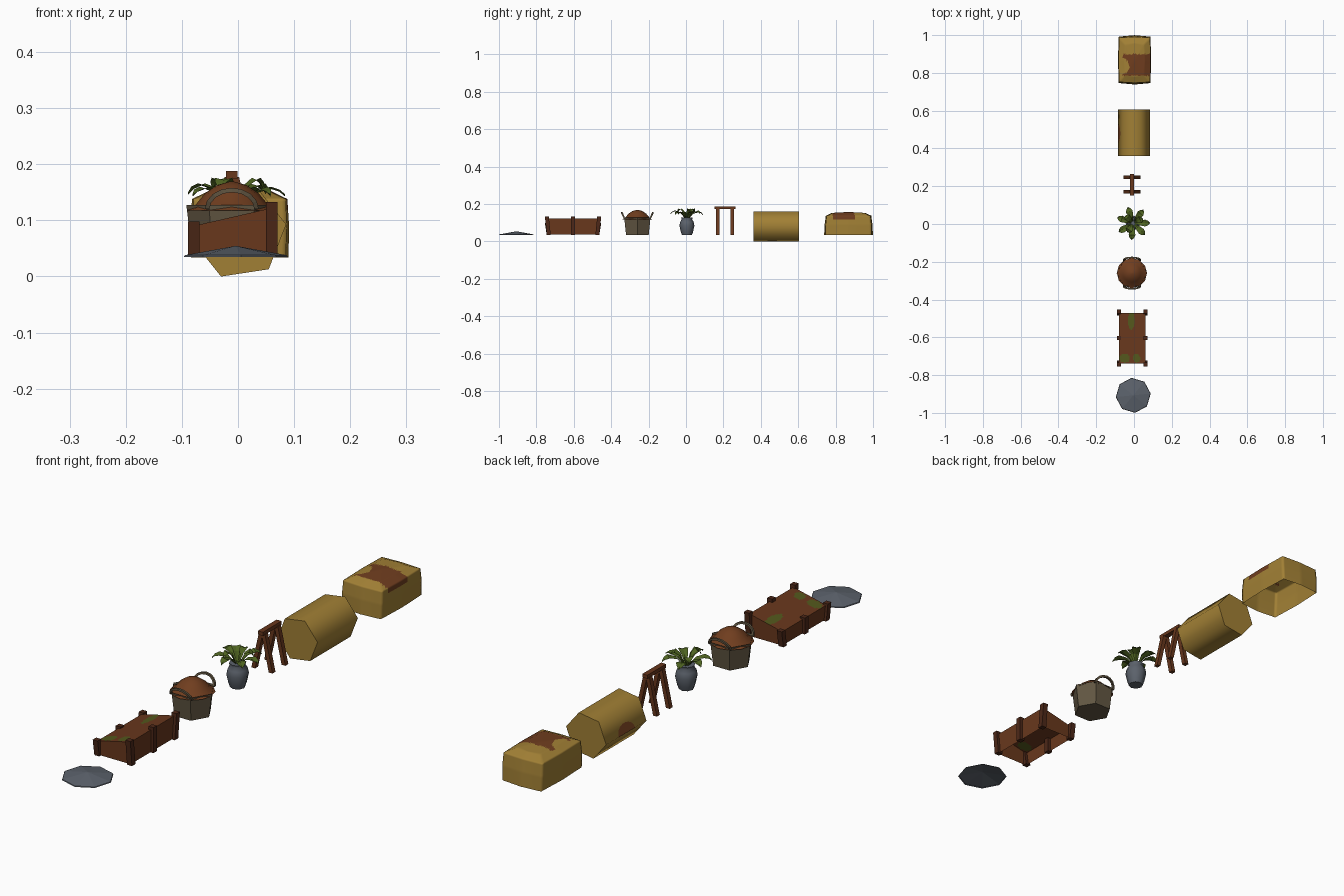
import bpy, bmesh, math
from mathutils import Vector, Matrix

if "Cube" in bpy.data.objects:
    bpy.data.objects.remove(bpy.data.objects["Cube"])

def mat(name, r, g, b):
    m = bpy.data.materials.new(name)
    m.diffuse_color = tuple((c / 255) ** 2.2 for c in (r, g, b)) + (1,)
    m.use_nodes = True
    m.node_tree.nodes["Principled BSDF"].inputs["Base Color"].default_value = m.diffuse_color
    return m

STRAW = mat("straw", 160, 127, 56)
EARTH = mat("earth brown", 112, 64, 36)
WOOD = mat("wood", 104, 58, 34)
DARKWOOD = mat("dark wood", 78, 44, 30)
WICKER = mat("grey wicker", 98, 87, 68)
STONE = mat("blue grey stone", 92, 98, 107)
LEAF = mat("leaf green", 80, 100, 38)
MOSS = mat("moss", 84, 88, 34)

def make(name, verts, faces, m, smooth=None, fix=True):
    me = bpy.data.meshes.new(name)
    me.from_pydata([tuple(v) for v in verts], [], faces)
    me.materials.append(m)
    ob = bpy.data.objects.new(name, me)
    bpy.context.collection.objects.link(ob)
    if fix:
        bm = bmesh.new()
        bm.from_mesh(me)
        bmesh.ops.recalc_face_normals(bm, faces=bm.faces)
        bm.to_mesh(me)
        bm.free()
    if smooth:
        bpy.ops.object.select_all(action='DESELECT')
        ob.select_set(True)
        bpy.context.view_layer.objects.active = ob
        bpy.ops.object.shade_smooth_by_angle(angle=math.radians(smooth))
    return ob

def loft(name, rings, m, bottom=True, top=True, smooth=None):
    n = len(rings[0])
    verts = [v for r in rings for v in r]
    faces = [(k*n+i, k*n+(i+1) % n, (k+1)*n+(i+1) % n, (k+1)*n+i)
             for k in range(len(rings)-1) for i in range(n)]
    if bottom:
        faces.append(tuple(reversed(range(n))))
    if top:
        faces.append(tuple(range((len(rings)-1)*n, len(rings)*n)))
    return make(name, verts, faces, m, smooth)

def ring(cx, cy, z, r, n, rot=0.0):
    return [(cx + r*math.cos(rot + 2*math.pi*i/n), cy + r*math.sin(rot + 2*math.pi*i/n), z)
            for i in range(n)]

def beam(name, a, b, wx, wy, m):
    # square bar from a to b with horizontal ends
    rings = [[(p[0]+sx*wx/2, p[1]+sy*wy/2, p[2])
              for sx, sy in ((-1, -1), (1, -1), (1, 1), (-1, 1))] for p in (a, b)]
    return loft(name, rings, m)

def paint(ob, m, cuts, rule):
    # subdivide flat faces, then colour those that satisfy the rule
    bm = bmesh.new()
    bm.from_mesh(ob.data)
    bmesh.ops.subdivide_edges(bm, edges=bm.edges[:], cuts=cuts, use_grid_fill=True)
    ob.data.materials.append(m)
    for f in bm.faces:
        if rule(f.calc_center_median()):
            f.material_index = 1
    bm.to_mesh(ob.data)
    bm.free()

def blob(p, x, y, rx, ry):
    return ((p.x-x)/rx)**2 + ((p.y-y)/ry)**2 < 1

# stone cover: shallow open octagonal cone
loft("stone_cover", [ring(-.004, -.907, .035, .093, 8, .1), ring(-.004, -.907, .038, .091, 8, .1),
                     ring(-.004, -.907, .054, .003, 8, .1)], STONE, bottom=False)

# cold frame: open-bottomed box with slanted lid and six posts
xl, xr, ya, yb = -.08, .06, -.738, -.47
zl, zr = .09, .122
c = [(xl, ya), (xr, ya), (xr, yb), (xl, yb)]
top_z = [zl, zr, zr, zl]
loft("frame_walls", [[(x, y, .037) for x, y in c],
                     [(x, y, z) for (x, y), z in zip(c, top_z)]], WOOD, False, False)
lid = make("frame_lid", [(x, y, z) for (x, y), z in zip(c, top_z)], [(0, 1, 2, 3)], WOOD)
paint(lid, MOSS, 31, lambda p: blob(p, -.015, -.51, .017, .05)
      or blob(p, -.05, -.71, .028, .024) or blob(p, .013, -.71, .02, .024))
for i, y in enumerate((ya-.001, -.604, yb+.001)):
    lean = (i-1)*.005
    for side, x, z in (("low", xl+.001, .098), ("high", xr, .133)):
        beam(f"frame_post_{side}_{i}", (x, y-lean, .035), (x, y+lean, z), .021, .021, DARKWOOD)

# basket of earth: hexagonal tub, dome and two hoop handles
bx, by = -.011, -.26
loft("basket", [ring(bx, by, .035, .07, 6), ring(bx, by, .127, .081, 6)], WICKER, top=False)
loft("basket_earth", [ring(bx, by, .118, .08, 12), ring(bx, by, .126, .066, 12),
                      ring(bx, by, .148, .048, 12), ring(bx, by, .163, .026, 12),
                      ring(bx, by, .169, .004, 12)], EARTH, bottom=False, smooth=60)
for side, s in (("front", -1), ("back", 1)):
    rings = []
    for k in range(9):
        a = math.pi*k/8
        ca, sa = math.cos(a), math.sin(a)
        rings.append([(bx + (.044+d)*ca, by + s*(.068 + .015*sa + e), .12 + (.034+d)*sa)
                      for d, e in ((-.004, -.004), (.004, -.004), (.004, .004), (-.004, .004))])
    loft("basket_handle_" + side, rings, WICKER)

# plant pot with soil
px, py = -.005, .005
profile = [(.035, .027), (.052, .033), (.085, .04), (.105, .036), (.118, .028), (.127, .031)]
loft("plant_pot", [ring(px, py, z, r, 8) for z, r in profile], STONE, smooth=50)

# leaves: creased blades that rise and droop
def leaf(name, ang, reach, rise):
    verts = []
    for t, w, h in ((.05, .004, 0), (.35, .012, .75), (.7, .018, 1.0), (.88, .012, .85), (1, .001, .6)):
        r, z = .005 + reach*t, .122 + rise*h
        for side in (-1, 0, 1):
            p = Matrix.Rotation(ang, 3, 'Z') @ Vector((r, side*w, z + abs(side)*.004))
            verts.append(p + Vector((px, py, 0)))
    faces = [(3*k+j, 3*k+3+j, 3*k+4+j, 3*k+1+j) for k in range(4) for j in range(2)]
    make(name, verts, faces, LEAF, fix=False).data.flip_normals()

for i, deg in enumerate((0, 52, 108, 160, 212, 265, 315)):
    leaf(f"leaf_{i}", math.radians(deg), .084, .04 if i % 2 else .034)
for i, deg in enumerate((25, 135, 240)):
    leaf(f"inner_leaf_{i}", math.radians(deg), .052, .05)

# trestle: top bar on two pairs of splayed legs
loft("trestle_bar", [[(-.011+sx*.0105, y, z) for sx, z in ((-1, .174), (1, .174), (1, .188), (-1, .188))]
                     for y in (.152, .265)], WOOD)
for i, y in enumerate((.17, .248)):
    for s in (-1, 1):
        beam(f"trestle_leg_{i}_{s}", (-.011+s*.037, y, .035), (-.011+s*.005, y, .177), .016, .018, WOOD)

# round straw bale: tilted hexagonal prism lying along y
rot = math.radians(8.7)
hexa = [(.001 + .086*math.cos(rot + k*math.pi/3), .080 + .086*math.sin(rot + k*math.pi/3)) for k in range(6)]
loft("round_bale", [[(x, y, z) for x, z in hexa] for y in (.36, .605)], STRAW, smooth=70)
# earth stain, a thin plate on the lower left flank
a, b = Vector(hexa[3]), Vector(hexa[2])
stain = []
for k in range(10):
    u = math.pi*k/9
    p = a + (b-a)*.42*math.sin(u)
    stain.append((p.x-.0015, .48 + .05*math.cos(u), p.y+.0005))
make("round_bale_stain", stain, [tuple(range(10))], EARTH)

# square straw bale: open below, rounded shoulders, earth patch on top
def oblong(z, hx, hy, bulge):
    return [(.003 + x*hx + (x*bulge if y == 0 else 0), .869 + y*hy + (y*bulge*1.5 if x == 0 else 0), z)
            for x, y in ((-1, -1), (0, -1), (1, -1), (1, 0), (1, 1), (0, 1), (-1, 1), (-1, 0))]

rings = [oblong(.034, .082, .123, .005), oblong(.09, .084, .122, .004),
         oblong(.138, .082, .117, .003), oblong(.153, .05, .082, .004)]
verts = [v for r in rings for v in r] + [(.003, .869, .158)]
faces = [(k*8+i, k*8+(i+1) % 8, k*8+8+(i+1) % 8, k*8+8+i) for k in range(3) for i in range(8)]
faces += [(24+i, 24+i+1, 24+(i+2) % 8, 32) for i in range(0, 8, 2)]
bale = make("square_bale", verts, faces, STRAW)
paint(bale, EARTH, 9, lambda p: p.z > .118 and p.x > -.06 and .785 < p.y < .9
      and not blob(p, -.06, .835, .035, .04))
for f in bale.data.polygons:
    f.use_smooth = True
